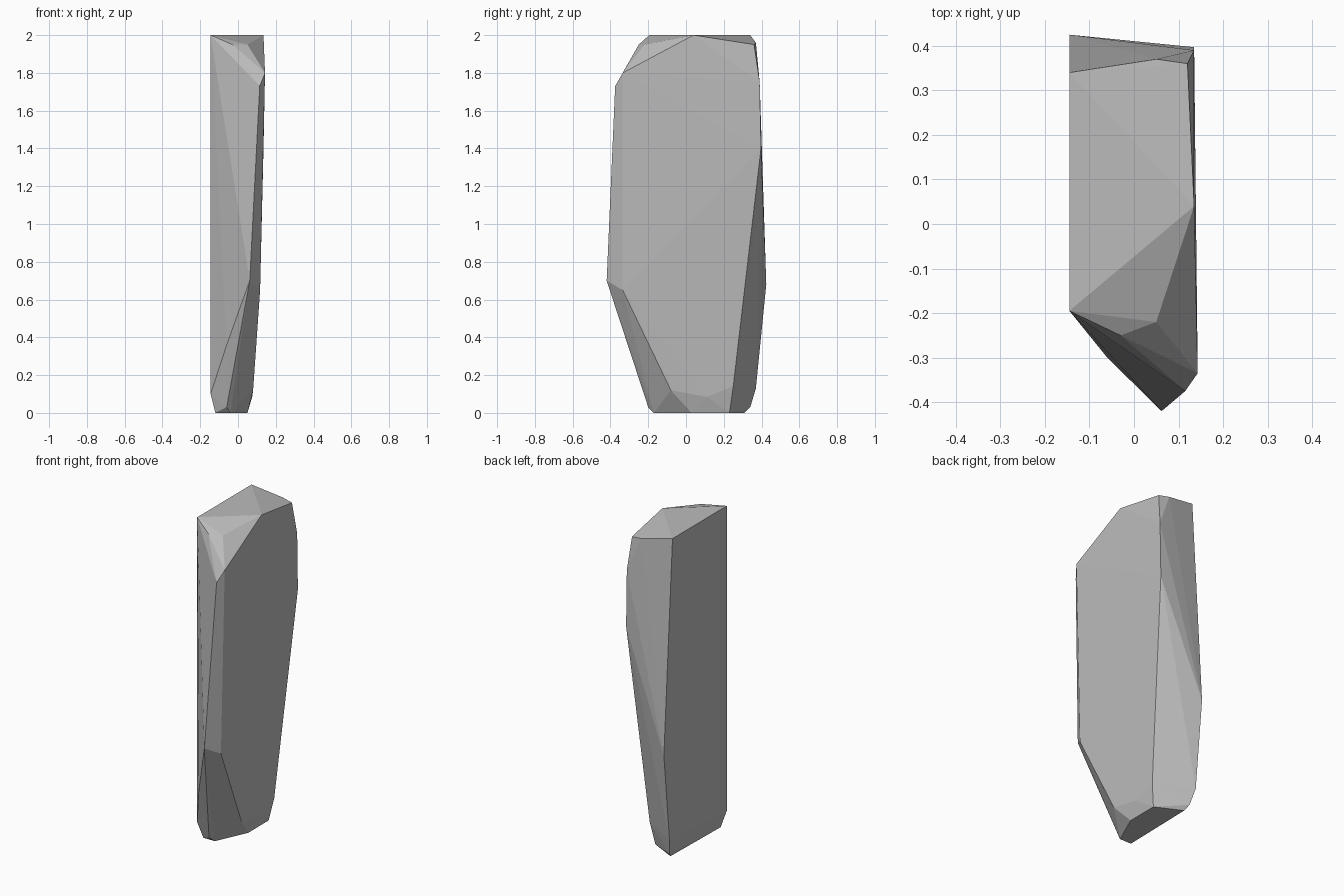
import bpy, bmesh

cube = bpy.data.objects.get("Cube")
if cube:
    bpy.data.objects.remove(cube)

stone = bpy.data.materials.new("stone_grey")
stone.use_nodes = True
grey = (0.5, 0.5, 0.5, 1)
stone.diffuse_color = grey
stone.node_tree.nodes["Principled BSDF"].inputs["Base Color"].default_value = grey

# Chipped corners of the slab, grouped by side
flat_side = [(-.145, -.195, 2), (-.145, .34, 2), (-.145, .425, .68),
             (-.145, .37, .13), (-.145, -.195, .1)]
crown = [(.135, .04, 2), (.05, .37, 1.96), (.12, .36, 1.95),
         (-.03, -.25, 1.95), (.05, -.22, 1.95)]
broad_side = [(.143, -.335, 1.8), (.135, .39, 1.75), (.135, .397, 1.4),
              (.117, -.335, .65), (.08, -.08, .12), (.075, .11, .085),
              (.075, .25, .14)]
front_ridge = [(.115, -.375, 1.73), (.062, -.42, .7), (-.06, -.3, .36),
               (-.06, -.2, .03)]
foot = [(-.12, -.17, 0), (-.04, -.17, 0), (.05, .03, 0), (.05, .23, 0),
        (-.11, .31, 0), (-.125, .34, .03)]

# Wrap the corners in one faceted shell
bm = bmesh.new()
for corner in flat_side + crown + broad_side + front_ridge + foot:
    bm.verts.new(corner)
hull = bmesh.ops.convex_hull(bm, input=bm.verts)
loose = {g for g in hull["geom_interior"] + hull["geom_unused"]
         if isinstance(g, bmesh.types.BMVert)}
bmesh.ops.delete(bm, geom=list(loose), context="VERTS")
bmesh.ops.dissolve_limit(bm, angle_limit=0.01, verts=bm.verts, edges=bm.edges)
bmesh.ops.recalc_face_normals(bm, faces=bm.faces)

mesh = bpy.data.meshes.new("rock_slab")
bm.to_mesh(mesh)
bm.free()
mesh.materials.append(stone)
bpy.context.collection.objects.link(bpy.data.objects.new("rock_slab", mesh))
